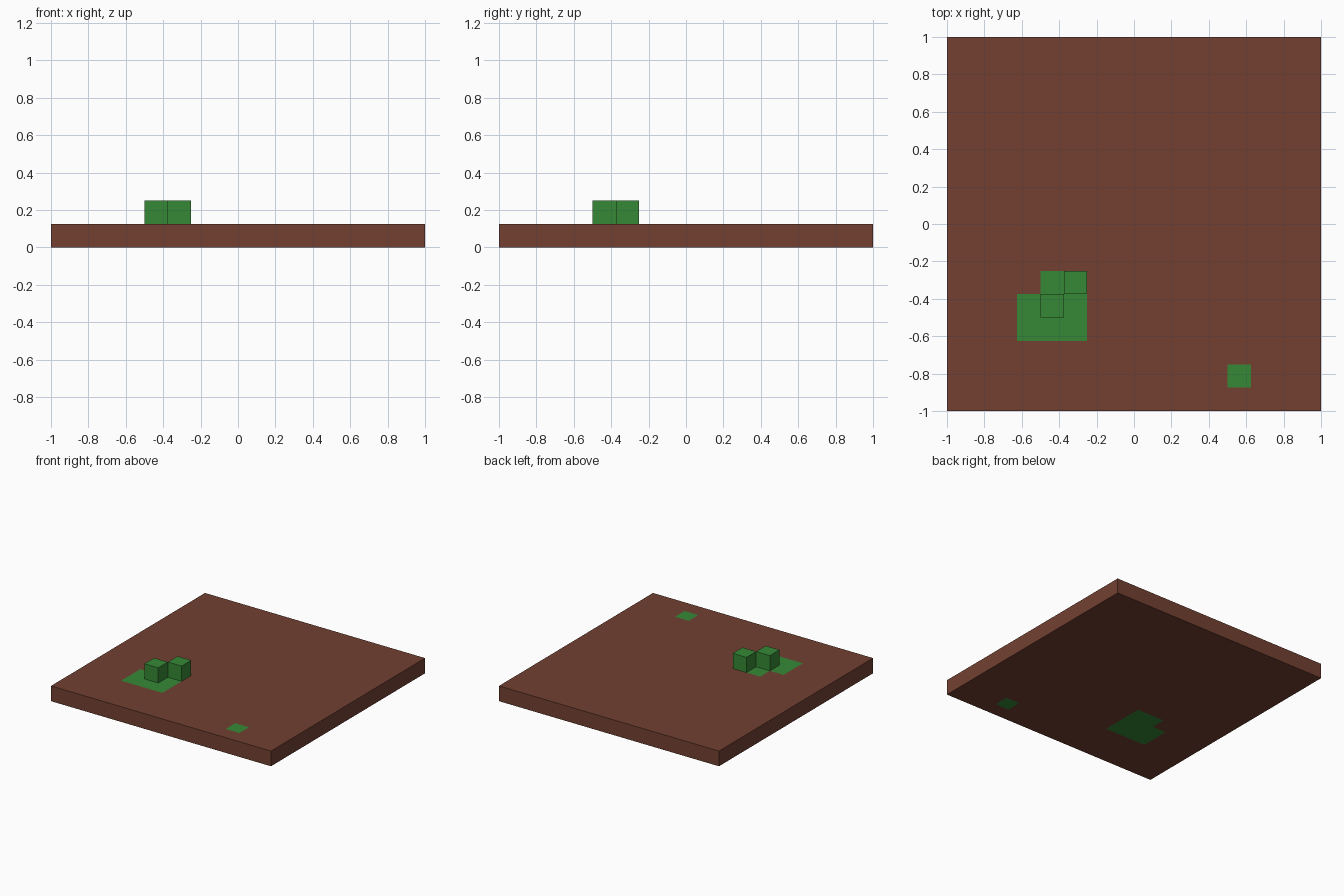
import bpy, bmesh
from mathutils import Vector, Matrix

if "Cube" in bpy.data.objects:
    bpy.data.objects.remove(bpy.data.objects["Cube"])

CELL = 0.125  # the model sits on a 16 x 16 grid of cubes


def material(name, rgb):
    lin = [((c / 255 + 0.055) / 1.055) ** 2.4 for c in rgb]
    m = bpy.data.materials.new(name)
    m.diffuse_color = (*lin, 1)
    m.use_nodes = True
    m.node_tree.nodes["Principled BSDF"].inputs["Base Color"].default_value = m.diffuse_color
    return m


soil = material("soil_brown", (115, 64, 50))
grass = material("grass_green", (54, 137, 54))


def box(bm, lo, hi):
    lo, hi = Vector(lo), Vector(hi)
    bmesh.ops.create_cube(bm, size=1, matrix=Matrix.Translation((lo + hi) / 2)
                          @ Matrix.Diagonal((*(hi - lo), 1)))


def finish(bm, name, mats):
    me = bpy.data.meshes.new(name)
    bm.to_mesh(me)
    bm.free()
    for m in mats:
        me.materials.append(m)
    ob = bpy.data.objects.new(name, me)
    bpy.context.collection.objects.link(ob)


# Grass patches as x/y rectangles (x0, x1, y0, y1), flush with the ground
patches = [(-0.625, -0.25, -0.625, -0.375),
           (-0.5, -0.25, -0.375, -0.25),
           (0.5, 0.625, -0.875, -0.75)]

# Ground slab, cut along the patch borders, grass showing on top and bottom
bm = bmesh.new()
box(bm, (-1, -1, 0), (1, 1, CELL))
for axis in (0, 1):
    for v in sorted({p[2 * axis + k] for p in patches for k in (0, 1)}):
        n = Vector((0, 0, 0))
        n[axis] = 1
        bmesh.ops.bisect_plane(bm, geom=bm.verts[:] + bm.edges[:] + bm.faces[:],
                               plane_co=n * v, plane_no=n)
bm.normal_update()
for f in bm.faces:
    c = f.calc_center_median()
    if abs(f.normal.z) > 0.5 and any(a < c.x < b and d < c.y < e for a, b, d, e in patches):
        f.material_index = 1
finish(bm, "ground_slab", [soil, grass])

# Two raised grass cubes touching at a corner
for name, x, y in (("front_grass_cube", -0.5, -0.5), ("back_grass_cube", -0.375, -0.375)):
    bm = bmesh.new()
    box(bm, (x, y, CELL), (x + CELL, y + CELL, 2 * CELL))
    finish(bm, name, [grass])
